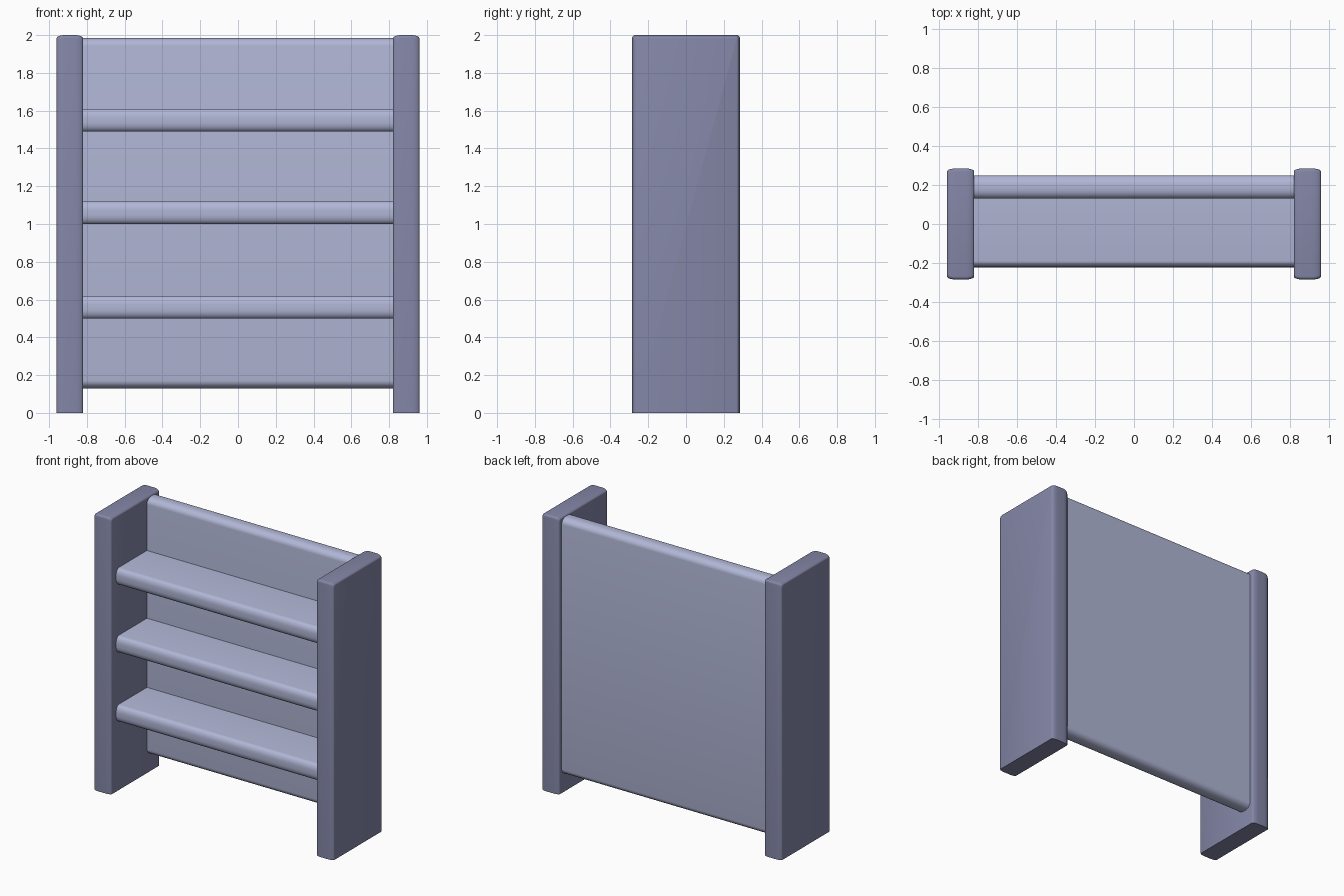
import bpy, bmesh, math

if "Cube" in bpy.data.objects:
    bpy.data.objects.remove(bpy.data.objects["Cube"])


def material(name, rgb):
    m = bpy.data.materials.new(name)
    m.diffuse_color = (*rgb, 1)
    m.use_nodes = True
    m.node_tree.nodes["Principled BSDF"].inputs["Base Color"].default_value = m.diffuse_color
    return m


LIGHT = material("pale lavender grey", (0.44, 0.47, 0.67))
DARK = material("slate lavender", (0.23, 0.24, 0.385))


def loft(name, sections, mat):
    """Skin a list of equal-length point rings and cap both ends."""
    bm = bmesh.new()
    rings = [[bm.verts.new(p) for p in s] for s in sections]
    n = len(rings[0])
    for a, b in zip(rings, rings[1:]):
        for i in range(n):
            j = (i + 1) % n
            bm.faces.new((a[i], a[j], b[j], b[i]))
    bm.faces.new(rings[0])
    bm.faces.new(rings[-1])
    bmesh.ops.recalc_face_normals(bm, faces=bm.faces)
    me = bpy.data.meshes.new(name)
    bm.to_mesh(me)
    bm.free()
    me.materials.append(mat)
    ob = bpy.data.objects.new(name, me)
    bpy.context.collection.objects.link(ob)
    bpy.ops.object.select_all(action='DESELECT')
    bpy.context.view_layer.objects.active = ob
    ob.select_set(True)
    bpy.ops.object.shade_smooth_by_angle(angle=math.radians(32))
    return ob


def edge_curve(half, flat, depth, steps=6):
    """Softly rounded board edge: (offset across thickness, inset)."""
    right = []
    for i in range(steps + 1):
        a = math.pi / 2 * i / steps
        right.append((flat + (half - flat) * math.sin(a), depth * (1 - math.cos(a))))
    return [(-t, d) for t, d in reversed(right)] + right


# Upright side boards, rounded on front, back and top edges, flat on the floor
def side_outline(x, d):
    y, z, r = 0.285 - d, 2.0 - d, 0.016
    arc = [math.pi / 2 * i / 4 for i in range(5)]
    right = [(x, y - r + r * math.cos(a), z - r + r * math.sin(a)) for a in arc]
    left = [(px, -py, pz) for px, py, pz in reversed(right)]
    return [(x, y, 0)] + right + left + [(x, -y, 0)]


for side, label in ((-1, "left"), (1, "right")):
    loft(label + "_side_board",
         [side_outline(side * 0.89 + t, d) for t, d in edge_curve(0.07, 0.025, 0.016)],
         DARK)

# Back board, rounded along the top and bottom
edge = edge_curve(0.06, 0.01, 0.042)
profile = [(0.19 + t, 1.985 - d) for t, d in edge]
profile += [(0.19 - t, 0.13 + d) for t, d in edge]
loft("back_board", [[(x, y, z) for y, z in profile] for x in (-0.825, 0.825)], LIGHT)

# Three shelves with a rounded front edge
edge = edge_curve(0.06, 0.012, 0.032)
for k, zc in enumerate((0.56, 1.06, 1.55)):
    profile = [(-0.222 + d, zc + t) for t, d in edge] + [(0.14, zc + 0.06), (0.14, zc - 0.06)]
    loft("shelf_%d" % (k + 1),
         [[(x, y, z) for y, z in profile] for x in (-0.825, 0.825)], LIGHT)
